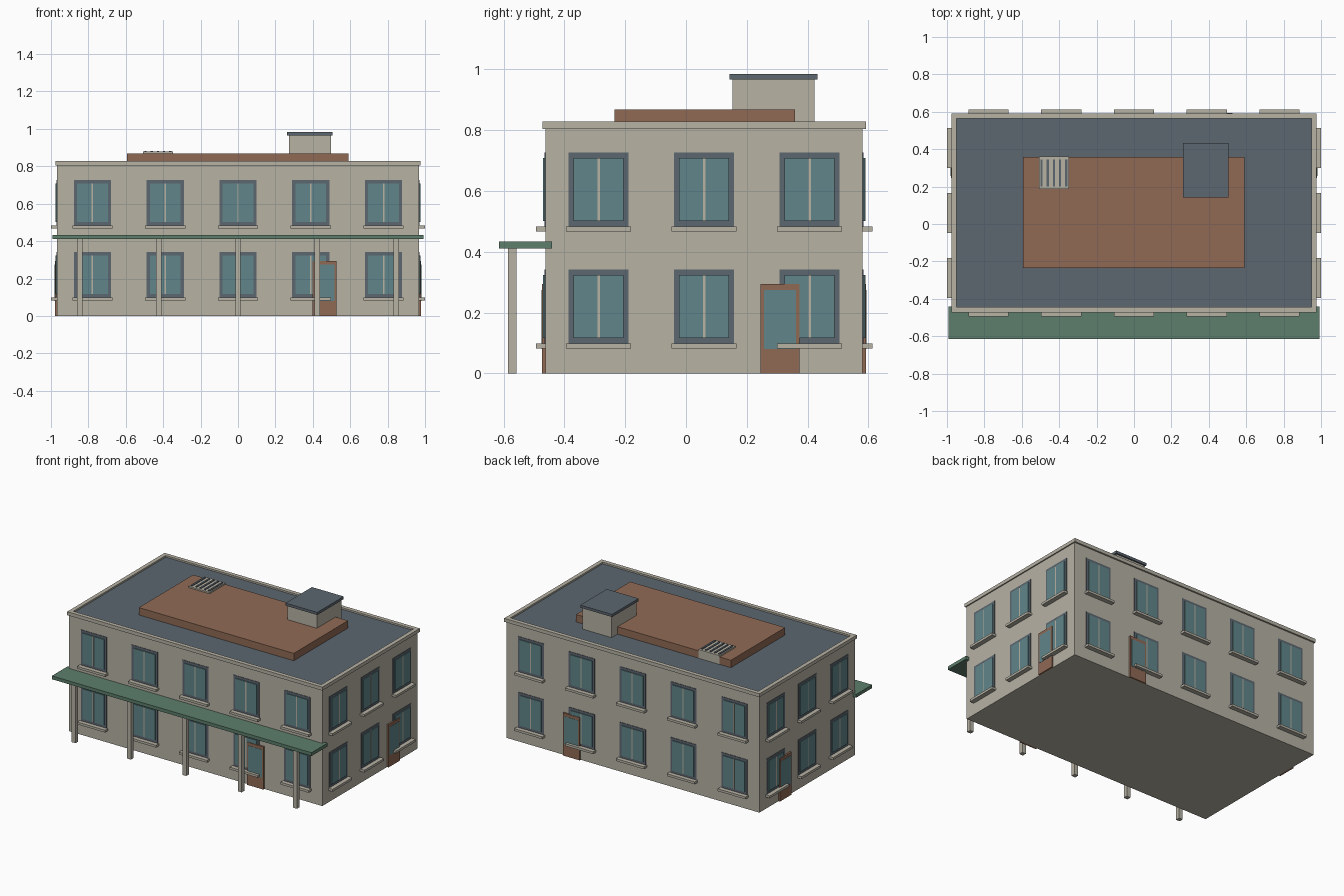
import bpy, bmesh
from mathutils import Matrix, Vector

if "Cube" in bpy.data.objects:
    bpy.data.objects.remove(bpy.data.objects["Cube"])


def material(name, r, g, b):
    lin = [((c / 255 + 0.055) / 1.055) ** 2.4 for c in (r, g, b)]
    m = bpy.data.materials.new(name)
    m.diffuse_color = (*lin, 1)
    m.use_nodes = True
    m.node_tree.nodes["Principled BSDF"].inputs["Base Color"].default_value = m.diffuse_color
    return m


STONE = material("beige stone", 183, 178, 164)
SLATE = material("slate grey", 93, 103, 112)
GLASS = material("teal glass", 97, 134, 138)
BROWN = material("terracotta brown", 144, 106, 85)
GREEN = material("awning green", 93, 126, 107)


def boxes(name, mat, specs, frame=Matrix.Identity(4)):
    """One object made of boxes given as (x0, x1, y0, y1, z0, z1)."""
    bm = bmesh.new()
    for x0, x1, y0, y1, z0, z1 in specs:
        m = (Matrix.Translation(((x0 + x1) / 2, (y0 + y1) / 2, (z0 + z1) / 2))
             @ Matrix.Diagonal((x1 - x0, y1 - y0, z1 - z0, 1)))
        bmesh.ops.create_cube(bm, size=1, matrix=frame @ m)
    bmesh.ops.recalc_face_normals(bm, faces=bm.faces)
    me = bpy.data.meshes.new(name)
    bm.to_mesh(me)
    bm.free()
    me.materials.append(mat)
    ob = bpy.data.objects.new(name, me)
    bpy.context.collection.objects.link(ob)
    return ob


# Main body extents
X, Y0, Y1 = 0.968, -0.462, 0.581
YC = (Y0 + Y1) / 2
boxes("walls", STONE, [(-X, X, Y0, Y1, 0, 0.806)])

# Flat roof inside a low parapet
px, py0, py1, w = 0.976, -0.472, 0.592, 0.028
boxes("parapet", STONE, [
    (-px, px, py0, py0 + w, 0.804, 0.828), (-px, px, py1 - w, py1, 0.804, 0.828),
    (-px, -px + w, py0 + w, py1 - w, 0.804, 0.828),
    (px - w, px, py0 + w, py1 - w, 0.804, 0.828)])
boxes("roof_deck", SLATE, [(-px + w, px - w, py0 + w, py1 - w, 0.80, 0.817)])
boxes("roof_platform", BROWN, [(-0.594, 0.591, -0.235, 0.358, 0.81, 0.868)])

# Stair housing with slate cap
boxes("roof_housing", STONE, [(0.273, 0.496, 0.153, 0.422, 0.81, 0.967)])
boxes("roof_housing_cap", SLATE, [(0.263, 0.506, 0.143, 0.432, 0.966, 0.984)])

# Roof vent with slats
boxes("roof_vent", STONE, [(-0.508, -0.348, 0.186, 0.36, 0.81, 0.878)])
boxes("vent_slats", SLATE, [(-0.428 + i * 0.033 - 0.006, -0.428 + i * 0.033 + 0.006,
                             0.2, 0.346, 0.87, 0.883) for i in range(-2, 3)])

# Awning on posts
boxes("awning", GREEN, [(-0.993, 0.993, -0.615, -0.441, 0.411, 0.434)])
boxes("awning_posts", STONE, [(i * 0.4235 - 0.0145, i * 0.4235 + 0.0145,
                               -0.586, -0.557, 0, 0.412) for i in range(-2, 3)])


def facade(side, origin, along, out, centres, door):
    """Windows, sills and a door; local x runs along the wall, local -y points out."""
    a, o = Vector(along), Vector(out)
    f = Matrix((a, -o, Vector((0, 0, 1)))).transposed().to_4x4()
    f.translation = Vector(origin)
    frames, panes, bars, sills = [], [], [], []
    for c in centres:
        for z in (0.098, 0.483):
            frames.append((c - 0.099, c + 0.099, -0.003, 0.002, z, z + 0.244))
            panes.append((c - 0.082, c + 0.082, -0.008, 0.002, z + 0.018, z + 0.226))
            bars.append((c - 0.004, c + 0.004, -0.009, 0.002, z + 0.018, z + 0.226))
            sills.append((c - 0.107, c + 0.107, -0.032, 0.002, z - 0.016, z))
    boxes(side + "_window_frames", SLATE, frames, f)
    boxes(side + "_window_glass", GLASS, panes, f)
    boxes(side + "_window_bars", STONE, bars, f)
    boxes(side + "_sills", STONE, sills, f)
    d = door
    boxes(side + "_door", BROWN, [(d - 0.064, d + 0.064, -0.0115, 0.002, 0, 0.295)], f)
    boxes(side + "_door_glass", GLASS, [(d - 0.053, d + 0.053, -0.013, 0, 0.08, 0.274)], f)


long_c = [i * 0.389 for i in range(-2, 3)]
short_c = [i * 0.347 for i in range(-1, 2)]
facade("front", (0, Y0, 0), (1, 0, 0), (0, -1, 0), long_c, 0.463)
facade("back", (0, Y1, 0), (1, 0, 0), (0, 1, 0), long_c, 0.463)
facade("right", (X, YC, 0), (0, 1, 0), (1, 0, 0), short_c, 0.25)
facade("left", (-X, YC, 0), (0, 1, 0), (-1, 0, 0), short_c, 0.25)
